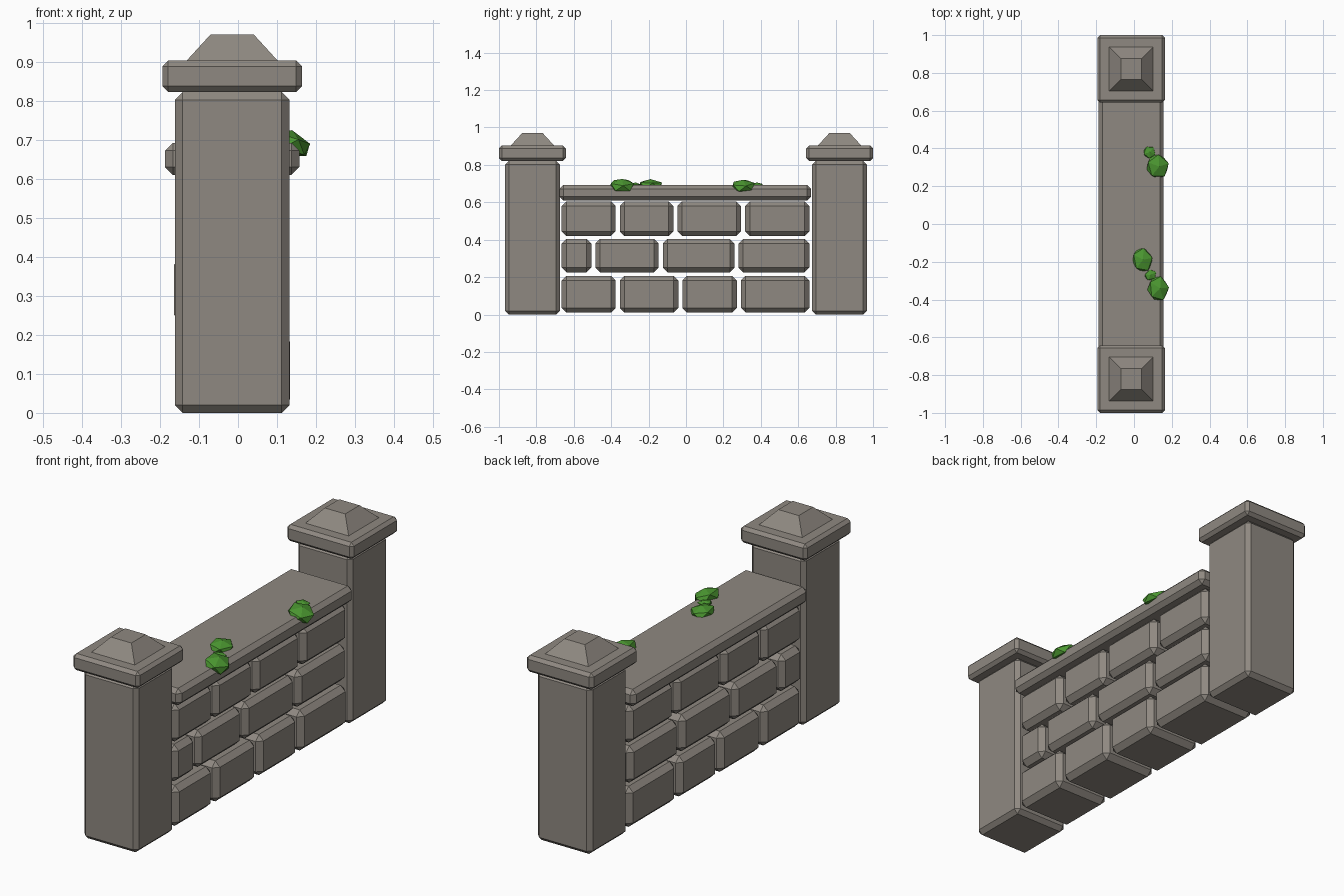
import bpy, bmesh
from mathutils import Matrix, Euler, Vector

if "Cube" in bpy.data.objects:
    bpy.data.objects.remove(bpy.data.objects["Cube"])


def material(name, rgb):
    m = bpy.data.materials.new(name)
    m.diffuse_color = (*rgb, 1)
    m.use_nodes = True
    m.node_tree.nodes["Principled BSDF"].inputs["Base Color"].default_value = m.diffuse_color
    return m


STONE = material("warm grey stone", (0.275, 0.25, 0.22))
LEAF = material("leaf green", (0.07, 0.31, 0.03))


def finish(name, bm, mat):
    bmesh.ops.recalc_face_normals(bm, faces=bm.faces)
    mesh = bpy.data.meshes.new(name)
    bm.to_mesh(mesh)
    bm.free()
    mesh.materials.append(mat)
    ob = bpy.data.objects.new(name, mesh)
    bpy.context.collection.objects.link(ob)
    return ob


def block(name, x, y, z, bevel):
    """Chamfered box given by (min, max) pairs."""
    bm = bmesh.new()
    size = [b - a for a, b in (x, y, z)]
    mid = Vector([(a + b) / 2 for a, b in (x, y, z)])
    bmesh.ops.create_cube(bm, size=1, matrix=Matrix.Translation(mid) @ Matrix.Diagonal((*size, 1)))
    bmesh.ops.bevel(bm, geom=bm.edges[:], offset=bevel, segments=1, affect='EDGES')
    return finish(name, bm, STONE)


def frustum(name, cx, cy, z0, z1, r0, r1):
    """Square truncated pyramid."""
    bm = bmesh.new()
    bmesh.ops.create_cube(bm, size=2)
    for v in bm.verts:
        r, z = (r1, z1) if v.co.z > 0 else (r0, z0)
        v.co = (cx + v.co.x * r, cy + v.co.y * r, z)
    return finish(name, bm, STONE)


def leaf(name, loc, size, rot):
    """Flattened, tilted low-poly tuft."""
    bm = bmesh.new()
    m = Matrix.LocRotScale(Vector(loc), Euler(rot), Vector(size))
    bmesh.ops.create_icosphere(bm, subdivisions=1, radius=1, matrix=m)
    return finish(name, bm, LEAF)


CX = -0.015

# End pillars with caps and truncated pyramids
for side, label in ((-1, "front"), (1, "back")):
    cy = side * 0.821
    block(label + "_pillar", (CX - 0.147, CX + 0.147), (cy - 0.146, cy + 0.146), (0, 0.822), 0.02)
    block(label + "_pillar_cap", (CX - 0.179, CX + 0.179), (cy - 0.179, cy + 0.179), (0.822, 0.903), 0.015)
    frustum(label + "_cap_pyramid", CX, cy, 0.90, 0.97, 0.119, 0.055)

# Wall courses: height range, sideways shift, joints along y
courses = [
    ((0.01, 0.207), 0.001, (-0.365, -0.03, 0.283)),
    ((0.226, 0.405), -0.003, (-0.495, -0.135, 0.27)),
    ((0.42, 0.605), 0.0, (-0.365, -0.057, 0.305)),
]
for r, (z, shift, joints) in enumerate(courses):
    ends = [-0.676, *joints, 0.67]
    for i, (a, b) in enumerate(zip(ends, ends[1:])):
        block(f"wall_stone_{r}_{i}", (CX - 0.146 + shift, CX + 0.147 + shift),
              (a + 0.011, b - 0.011), z, 0.025)

# Coping slab
block("coping", (CX - 0.172, CX + 0.172), (-0.676, 0.668), (0.61, 0.692), 0.02)

# Moss tufts
leaf("moss_back", (0.125, 0.305, 0.688), (0.066, 0.07, 0.033), (0.1, 0.25, 0.3))
leaf("moss_back_small", (0.082, 0.38, 0.69), (0.036, 0.036, 0.016), (0.1, 0.1, 0.9))
leaf("moss_middle", (0.045, -0.19, 0.694), (0.058, 0.07, 0.03), (0.0, 0.1, 0.2))
leaf("moss_front", (0.128, -0.342, 0.69), (0.062, 0.073, 0.036), (0.0, 0.3, 0.1))
leaf("moss_front_small", (0.088, -0.27, 0.69), (0.036, 0.03, 0.016), (0.0, 0.1, 0.5))
